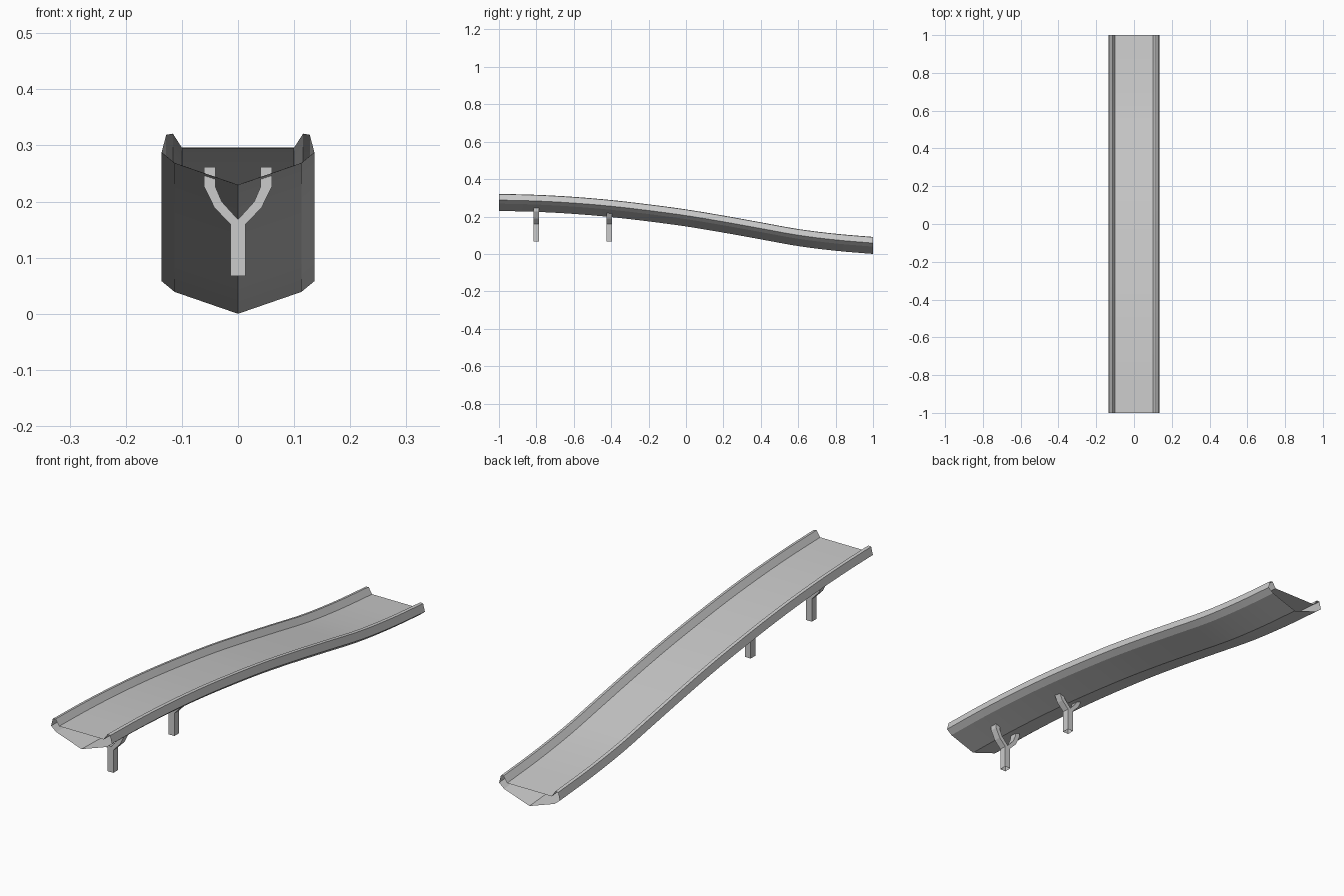
import bpy, bmesh, math

if "Cube" in bpy.data.objects:
    bpy.data.objects.remove(bpy.data.objects["Cube"])

grey = bpy.data.materials.new("plain grey")
grey.diffuse_color = (0.6, 0.6, 0.6, 1)
grey.use_nodes = True
grey.node_tree.nodes["Principled BSDF"].inputs["Base Color"].default_value = grey.diffuse_color


def finish(name, bm):
    me = bpy.data.meshes.new(name)
    bm.to_mesh(me)
    bm.free()
    me.materials.append(grey)
    ob = bpy.data.objects.new(name, me)
    bpy.context.collection.objects.link(ob)
    return ob


# Slide: hollow section swept along a gentle S, open at both ends
half = [(0.0, 0.230), (0.113, 0.269), (0.136, 0.288), (0.128, 0.319),
        (0.116, 0.321), (0.100, 0.296)]
section = half + [(-x, z) for x, z in reversed(half[1:])]
drop = [0, .005, .016, .033, .056, .083, .116, .152, .188, .213, .230]


def drop_at(t):
    # Catmull-Rom through the evenly spaced drops
    i = min(int(t * 10), 9)
    f = t * 10 - i
    b, c = drop[i], drop[i + 1]
    a = drop[i - 1] if i > 0 else 2 * b - c
    d = drop[i + 2] if i < 9 else 2 * c - b
    return b + 0.5 * f * (c - a + f * (2*a - 5*b + 4*c - d + f * (3*(b - c) + d - a)))


STEPS = 40
bm = bmesh.new()
rings = []
for k in range(STEPS + 1):
    t = k / STEPS
    dz = drop_at(t)
    rings.append([bm.verts.new((x, -1 + 2 * t, z - dz)) for x, z in section])
n = len(section)
for r0, r1 in zip(rings, rings[1:]):
    for j in range(n):
        bm.faces.new((r0[j], r0[(j + 1) % n], r1[(j + 1) % n], r1[j]))
slide = finish("slide", bm)
bpy.context.view_layer.objects.active = slide
slide.select_set(True)
bpy.ops.object.shade_smooth_by_angle(angle=math.radians(12))


# Forked supports: Y-shaped plate extruded in y, open at foot and arm tips
def support(name, y, top):
    right_in = [(0.0, 0.168), (0.029, 0.20), (0.040, 0.226), (0.040, top)]
    right_out = [(0.061, top), (0.061, 0.228), (0.042, 0.189),
                 (0.013, 0.159), (0.013, 0.067)]
    right = right_in + right_out
    outline = right + [(-x, z) for x, z in reversed(right[1:])]
    hidden = {3, 8, len(outline) - 4}      # open edges: arm tips and foot
    bm = bmesh.new()
    front = [bm.verts.new((x, y - 0.015, z)) for x, z in outline]
    back = [bm.verts.new((x, y + 0.015, z)) for x, z in outline]
    m = len(outline)
    for j in range(m):
        if j not in hidden:
            k = (j + 1) % m
            bm.faces.new((front[j], front[k], back[k], back[j]))
    bm.faces.new(front)
    bm.faces.new(back[::-1])
    bmesh.ops.recalc_face_normals(bm, faces=bm.faces)
    finish(name, bm)


support("upper_support", -0.80, 0.262)
support("middle_support", -0.41, 0.240)
